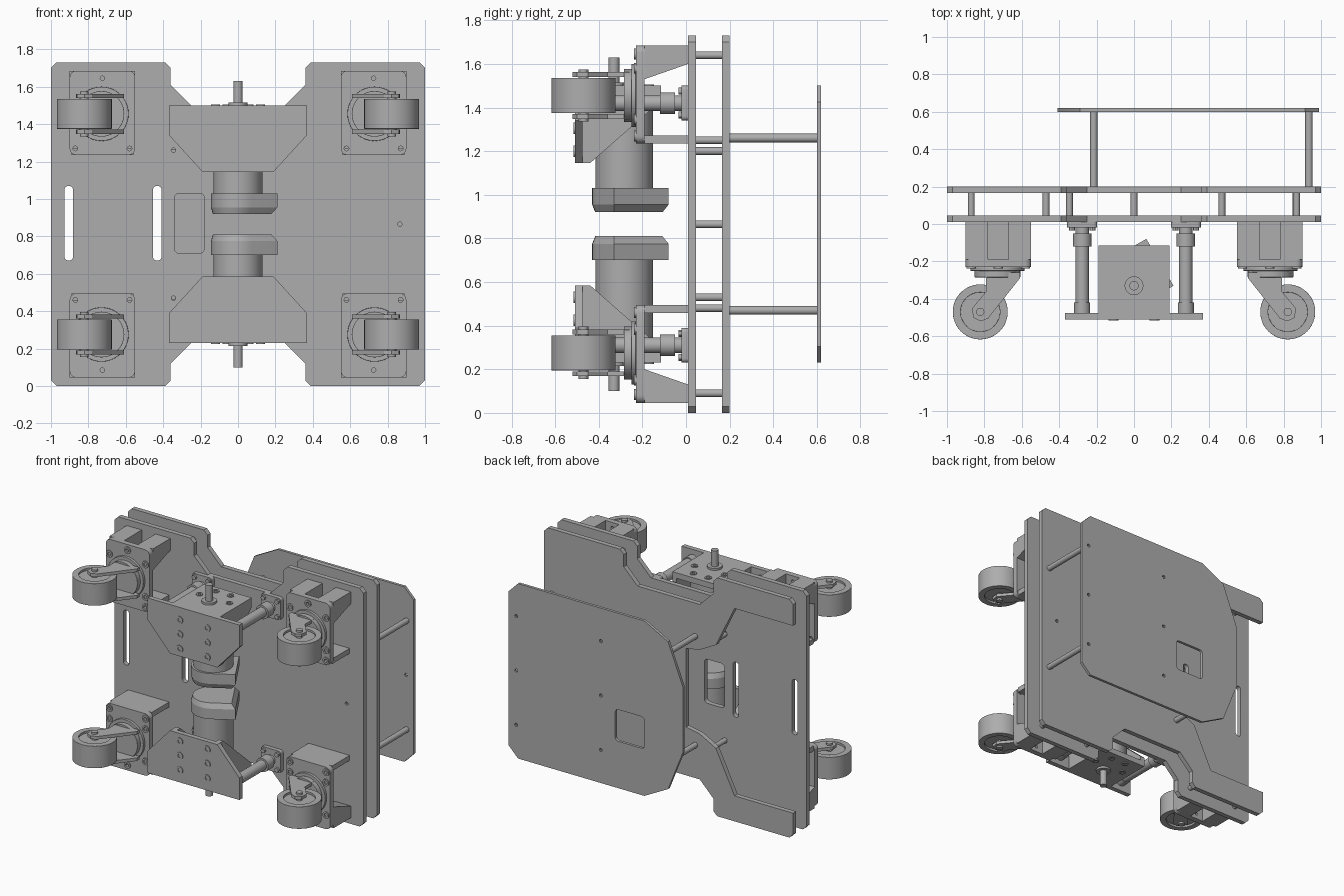
import bpy, bmesh, math
from mathutils import Vector

cube = bpy.data.objects.get("Cube")
if cube:
    bpy.data.objects.remove(cube, do_unlink=True)

MID = 0.865  # height of the horizontal mirror plane

grey = bpy.data.materials.new("machined_grey")
grey.use_nodes = True
grey.diffuse_color = (0.42, 0.42, 0.42, 1)
grey.node_tree.nodes["Principled BSDF"].inputs["Base Color"].default_value = (0.42, 0.42, 0.42, 1)


def circle(u, v, r, n=32):
    return [(u + r * math.cos(2 * math.pi * i / n), v + r * math.sin(2 * math.pi * i / n)) for i in range(n)]


def rounded(u0, v0, u1, v1, r, n=5):
    pts = []
    for k, (u, v) in enumerate([(u1 - r, v1 - r), (u0 + r, v1 - r), (u0 + r, v0 + r), (u1 - r, v0 + r)]):
        for i in range(n + 1):
            t = math.pi / 2 * (k + i / n)
            pts.append((u + r * math.cos(t), v + r * math.sin(t)))
    return pts


def box(u0, v0, u1, v1):
    return [(u0, v0), (u1, v0), (u1, v1), (u0, v1)]


def flip(pts):
    """Mirror a profile about the middle height and close it."""
    return pts + [(u, 2 * MID - v) for u, v in reversed(pts)]


def prism(name, loops, axis, a, b, mirror="", bevel=0, taper=1):
    """Extrude filled loops (inner loops are holes) from a to b along an axis."""
    curve = bpy.data.curves.new(name, "CURVE")
    curve.dimensions = "2D"
    curve.fill_mode = "BOTH"
    curve.extrude = (b - a) / 2
    for pts in loops:
        s = curve.splines.new("POLY")
        s.points.add(len(pts) - 1)
        for p, (u, v) in zip(s.points, pts):
            p.co = (u, v, 0, 1)
        s.use_cyclic_u = True
    temp = bpy.data.objects.new(name + "_temp", curve)
    bpy.context.collection.objects.link(temp)
    mesh = bpy.data.meshes.new_from_object(temp)
    bpy.data.objects.remove(temp, do_unlink=True)
    bpy.data.curves.remove(curve)

    cu = sum(p[0] for p in loops[0]) / len(loops[0])
    cv = sum(p[1] for p in loops[0]) / len(loops[0])
    bm = bmesh.new()
    bm.from_mesh(mesh)
    for vert in bm.verts:
        u, v, w = vert.co
        if w < 0:
            u, v = cu + (u - cu) * taper, cv + (v - cv) * taper
        w += (a + b) / 2
        co = {"x": (w, u, v), "y": (u, w, v), "z": (u, v, w)}[axis]
        vert.co = Vector(co) - Vector((0, 0, MID))
    bmesh.ops.remove_doubles(bm, verts=bm.verts, dist=1e-5)
    bmesh.ops.recalc_face_normals(bm, faces=bm.faces)
    bm.to_mesh(mesh)
    bm.free()
    mesh.name = name
    mesh.materials.clear()
    mesh.materials.append(grey)
    for poly in mesh.polygons:
        poly.use_smooth = True
        poly.material_index = 0
    mesh.set_sharp_from_angle(angle=math.radians(30))
    obj = bpy.data.objects.new(name, mesh)
    obj.location.z = MID
    bpy.context.collection.objects.link(obj)
    if bevel:
        m = obj.modifiers.new("Bevel", "BEVEL")
        m.width, m.segments, m.angle_limit = bevel, 3, math.radians(40)
    if mirror:
        m = obj.modifiers.new("Mirror", "MIRROR")
        m.use_axis = ("x" in mirror, False, "z" in mirror)
        m.use_mirror_merge = False
    return obj


# Main plates: notched outline, the rear one also cut open on one side
right_top = [(0, 1.5), (0.25, 1.5), (0.36, 1.61), (0.36, 1.7), (0.39, 1.73), (0.97, 1.73), (1, 1.7)]
left_top = [(-u, v) for u, v in reversed(right_top[1:])]
outline = flip(left_top + right_top)
small_holes = [circle(u, v, 0.012, 10) for u, v in
               [(-0.345, 1.26), (-0.345, 0.47), (0.865, 0.865), (0.5, 1.1), (0.5, 0.63)]]
slots = [rounded(u - 0.023, 0.67, u + 0.023, 1.07, 0.022) for u in (-0.905, -0.432)]
window = rounded(-0.34, 0.71, -0.18, 1.03, 0.025)
prism("front_plate", [outline, window] + slots + small_holes[:3], "y", 0.01, 0.045)

opening = [(-0.14, 1.15), (-0.25, 1.17), (-0.38, 1.24), (-0.53, 1.545), (-1, 1.545)]
prism("middle_plate", [flip(opening + left_top + right_top)] + small_holes[2:], "y", 0.165, 0.2)

tray = flip([(-0.41, 1.1), (-0.29, 1.4), (-0.1, 1.5), (0.915, 1.5), (0.99, 1.425)])
tray_holes = [circle(u, v, 0.012, 10) for u in (0.25, 0.93) for v in (1.26, 0.865, 0.47)]
prism("rear_plate", [tray, rounded(-0.1, 0.57, 0.135, 0.8, 0.025)] + tray_holes, "y", 0.6, 0.62)

# Spacers between the plates
prism("plate_spacers", [circle(u, v, 0.018, 16) for u, v in
                        [(-0.87, 1.64), (0.87, 1.64), (-0.47, 1.64), (0.47, 1.64), (-0.345, 1.25), (0, 1.2)]],
      "y", 0.045, 0.165, "z")
prism("side_spacer", [circle(0.865, 0.865, 0.018, 16)], "y", 0.045, 0.165)
prism("rear_posts", [circle(u, 1.26, 0.02, 16) for u in (-0.215, 0.935)], "y", 0.2, 0.6, "z")

# Motor bracket: face plate, shaft plate and side gussets
face = [(-0.368, 1.5), (0.368, 1.5), (0.368, 1.34), (0.19, 1.145), (-0.19, 1.145), (-0.368, 1.34)]
prism("bracket_face", [face], "y", -0.51, -0.475, "z")
prism("bracket_shaft_plate", [box(-0.19, -0.475, 0.19, -0.115)], "z", 1.46, 1.5, "z")
gusset = [(-0.475, 1.145), (-0.44, 1.145), (-0.115, 1.43), (-0.115, 1.46), (-0.475, 1.46)]
prism("bracket_gusset", [gusset], "x", 0.155, 0.19, "xz")
for part, lo, hi in (("face_bolt", -0.516, -0.51),):
    spots = [(u, v) for u in (-0.11, 0.11) for v in (1.2, 1.305, 1.41)]
    prism(part + "_rings", [c for u, v in spots for c in (circle(u, v, 0.026, 16), circle(u, v, 0.014, 6))],
          "y", lo, hi, "z")
prism("shaft_plate_bolts", [c for u, v in [(-0.06, -0.17), (0.06, -0.17), (-0.12, -0.27), (0.12, -0.27)]
                            for c in (circle(u, v, 0.024, 16), circle(u, v, 0.013, 6))], "z", 1.5, 1.506, "z")

# Motor with its offset shaft and end cap
prism("motor_body", [circle(0, -0.283, 0.132, 48)], "z", 1.03, 1.46, "z")
prism("motor_collar", [circle(0, -0.33, 0.05)], "z", 1.46, 1.515, "z")
prism("motor_shaft", [circle(0, -0.33, 0.025, 20)], "z", 1.5, 1.63, "z")


def polar(deg, r):
    return Vector((math.cos(math.radians(deg)), math.sin(math.radians(deg)))) * r


centre = Vector((0, -0.285))
cap = [tuple(centre + polar(120 + 10 * i, 0.145)) for i in range(19)]
cap += [tuple(centre + polar(30, 0.16) + polar(side, 0.145)) for side in (-60, 120)]
prism("motor_cap", [cap], "z", 0.955, 1.03, "z")
prism("motor_cap_end", [cap], "z", 0.92, 0.955, "z", taper=0.88)

# Stepped posts that carry the motor bracket
prism("bracket_post", [circle(0.277, 1.42, 0.036)], "y", -0.475, -0.01, "xz")
prism("bracket_post_tip", [circle(0.277, 1.42, 0.043)], "y", -0.475, -0.42, "xz")
prism("bracket_post_base", [circle(0.277, 1.42, 0.05)], "y", -0.12, -0.05, "xz", 0.008)
prism("bracket_post_flange", [rounded(0.197, 1.34, 0.357, 1.5, 0.02)], "y", -0.02, 0.01, "xz")
prism("flange_bolts", [circle(u, v, 0.016, 12) for u in (0.222, 0.332) for v in (1.365, 1.475)],
      "y", -0.035, -0.02, "xz")

# Caster mounts
mount_holes = [circle(0.725, 1.645, 0.012, 12)] + [circle(u, 1.27, 0.014, 12) for u in (0.58, 0.87)]
prism("caster_mount", [rounded(0.55, 1.235, 0.9, 1.685, 0.035)] + mount_holes, "y", -0.23, -0.19, "xz")
wedge = [(-0.19, 1.53), (-0.19, 1.685), (0.01, 1.685), (0.01, 1.6)]
for side, lo, hi in (("inner", 0.55, 0.67), ("outer", 0.78, 0.9)):
    prism("caster_wedge_" + side, [wedge], "x", lo, hi, "xz")
prism("caster_ledge", [box(-0.19, 1.235, 0.01, 1.272)], "x", 0.56, 0.89, "xz")
prism("mount_bolts", [c for u, v in [(0.725, 1.645), (0.58, 1.27), (0.87, 1.27), (0.58, 1.345),
                                     (0.87, 1.345), (0.58, 1.58), (0.87, 1.58)]
                      for c in (circle(u, v, 0.025, 16), circle(u, v, 0.013, 8))], "y", -0.238, -0.23, "xz")

# Swivel, fork and wheel
WZ, WX, WY = 1.455, 0.822, -0.47
prism("caster_swivel", [circle(0.73, WZ, 0.145, 40)], "y", -0.25, -0.23, "xz", 0.006)
prism("caster_swivel_cup", [circle(0.73, WZ, 0.122, 40)], "y", -0.285, -0.25, "xz", 0.01)
fork = [(0.61, -0.26), (0.79, -0.26), (0.79, -0.36), (0.865, -0.45), (0.86, -0.5),
        (0.82, -0.52), (0.78, -0.505), (0.61, -0.29)]
for side, lo in (("top", 0.085), ("bottom", -0.107)):
    prism("caster_fork_" + side, [fork], "z", WZ + lo, WZ + lo + 0.022, "xz")
prism("caster_tyre", [circle(WX, WY, 0.147, 48), circle(WX, WY, 0.105, 48)],
      "z", WZ - 0.08, WZ + 0.08, "xz", 0.018)
prism("caster_hub", [circle(WX, WY, 0.107, 40)], "z", WZ - 0.065, WZ + 0.065, "xz")
prism("caster_axle", [circle(WX, WY, 0.022, 16)], "z", WZ - 0.12, WZ + 0.12, "xz")
